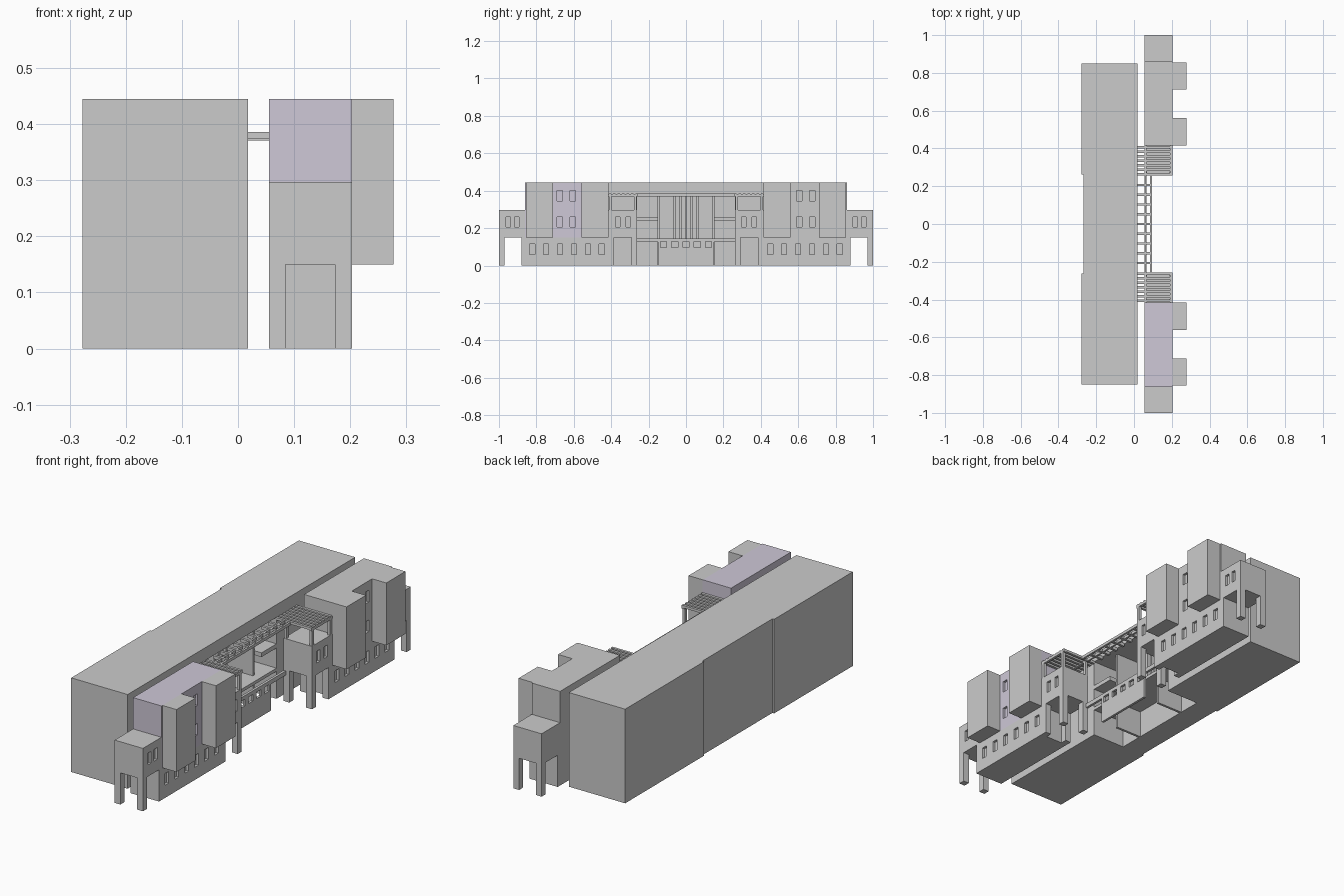
import bpy, bmesh

if "Cube" in bpy.data.objects:
    bpy.data.objects.remove(bpy.data.objects["Cube"])

X0, X1 = 0.055, 0.203      # front wing depth


def add_box(bm, x0, x1, y0, y1, z0, z1):
    y0, y1 = min(y0, y1), max(y0, y1)
    v = bmesh.ops.create_cube(bm, size=1)["verts"]
    for p in v:
        p.co = ((x0 + x1) / 2 + p.co.x * (x1 - x0),
                (y0 + y1) / 2 + p.co.y * (y1 - y0),
                (z0 + z1) / 2 + p.co.z * (z1 - z0))


def boxes(name, items):
    bm = bmesh.new()
    for b in items:
        add_box(bm, *b)
    me = bpy.data.meshes.new(name)
    bm.to_mesh(me)
    bm.free()
    ob = bpy.data.objects.new(name, me)
    bpy.context.collection.objects.link(ob)
    return ob


def cut(ob, items):
    cutter = boxes("cutter", items)
    cutter.hide_render = True
    m = ob.modifiers.new("openings", "BOOLEAN")
    m.operation, m.solver, m.object = "DIFFERENCE", "EXACT", cutter
    dg = bpy.context.evaluated_depsgraph_get()
    dg.update()
    me = bpy.data.meshes.new_from_object(ob.evaluated_get(dg))
    ob.modifiers.clear()
    ob.data = me
    bpy.data.objects.remove(cutter)


def windows(ys, z0, z1, x=X1, w=0.028, deep=0.012):
    return [(x - deep, x + 0.02, y - w / 2, y + w / 2, z0, z1) for y in ys]


lavender = bpy.data.materials.new("pale_lavender")
lavender.diffuse_color = (0.62, 0.58, 0.68, 1)
lavender.use_nodes = True
lavender.node_tree.nodes["Principled BSDF"].inputs["Base Color"].default_value = lavender.diffuse_color

# Long rear block: shallow step at the back, deep central recess at the front
rear = boxes("rear_block", [(-0.277, 0.018, -0.85, 0.85, 0, 0.445)])
cut(rear, [(-0.3, -0.268, -0.262, 0.262, -0.1, 0.5),
           (-0.155, 0.1, -0.262, 0.262, -0.1, 0.385)])

# Inside the recess: floors, piers and upright fins
boxes("recess_floor", [(-0.155, 0.018, -0.262, 0.262, 0.13, 0.145)])
boxes("recess_fins", [(-0.155, -0.10, y - 0.006, y + 0.006, 0.145, 0.385)
                      for y in (-0.06, -0.03, 0, 0.03, 0.06)])
for s, side in ((-1, "front"), (1, "back")):
    boxes(side + "_balcony", [(-0.155, 0.018, s * 0.15, s * 0.262, 0.24, 0.26)])
    boxes(side + "_recess_pier", [(-0.155, -0.02, s * 0.14, s * 0.152, 0, 0.385)])

# Thin low wall closing the courtyard, with small openings
wall = boxes("courtyard_wall", [(X0, 0.067, -0.15, 0.15, 0, 0.145)])
cut(wall, [(0.03, 0.1, y - 0.017, y + 0.017, 0.097, 0.128)
           for y in (-0.12, -0.06, 0, 0.06, 0.12)])
for s, side in ((-1, "front"), (1, "back")):
    boxes(side + "_courtyard_rail", [(X0, 0.067, s * 0.15, s * 0.262, 0.125, 0.145)])

# Central pergola: two long beams and cross slats
boxes("central_pergola_beams", [(X0, 0.064, -0.262, 0.262, 0.37, 0.384),
                                (0.085, 0.095, -0.262, 0.262, 0.37, 0.384)])
boxes("central_pergola_slats", [(0.018, 0.09, y * 0.0515 - 0.006, y * 0.0515 + 0.006,
                                 0.371, 0.386) for y in range(-4, 5)])

for s, side in ((-1, "front"), (1, "back")):
    # Wing base with a row of windows
    base = boxes(side + "_wing_base", [(X0, X1, s * 0.415, s * 0.88, 0, 0.15)])
    cut(base, windows([s * (0.45 + 0.0745 * i) for i in range(6)], 0.06, 0.115))

    # Upper wing with windows between the towers
    upper = boxes(side + "_wing_upper", [(X0, X1, s * 0.415, s * 0.862, 0.15, 0.445)])
    ys = [s * 0.605, s * 0.675]
    cut(upper, windows(ys, 0.345, 0.40) + windows(ys, 0.205, 0.26))
    if s < 0:
        upper.data.materials.append(lavender)

    # Two projecting towers
    for a, b, n in ((0.415, 0.56, "inner"), (0.712, 0.855, "outer")):
        boxes(f"{side}_{n}_tower", [(X1, 0.277, s * a, s * b, 0.15, 0.445)])

    # Raised end room on legs
    room = boxes(side + "_end_room", [(X0, X1, s * 0.862, s, 0.15, 0.297)])
    cut(room, windows([s * 0.905, s * 0.95], 0.205, 0.26, w=0.024))
    boxes(side + "_end_legs", [(x, x + 0.03, s * 0.97, s, 0, 0.15)
                               for x in (X0, X1 - 0.03)])

    # Raised inner room on legs
    room = boxes(side + "_inner_room", [(X0, X1, s * 0.262, s * 0.415, 0.15, 0.297)])
    cut(room, windows([s * 0.31, s * 0.365], 0.205, 0.26, w=0.024))
    boxes(side + "_inner_legs", [(x, x + 0.03, s * y, s * (y + 0.03), 0, 0.15)
                                 for x in (X0, X1 - 0.03) for y in (0.262, 0.385)])

    # Roof terrace pergola over the inner room
    boxes(side + "_terrace_posts", [(x, x + 0.014, s * y, s * (y + 0.014), 0.297, 0.372)
                                    for x in (X0, X1 - 0.014) for y in (0.264, 0.398)])
    boxes(side + "_terrace_beams", [(x, x + 0.012, s * 0.258, s * 0.415, 0.37, 0.382)
                                    for x in (X0, X1 - 0.012)])
    ys = [0.264 + 0.0238 * i for i in range(7)]
    boxes(side + "_terrace_slats", [(0.018, X1, s * (y - 0.006), s * (y + 0.006),
                                     0.374, 0.386) for y in ys])
